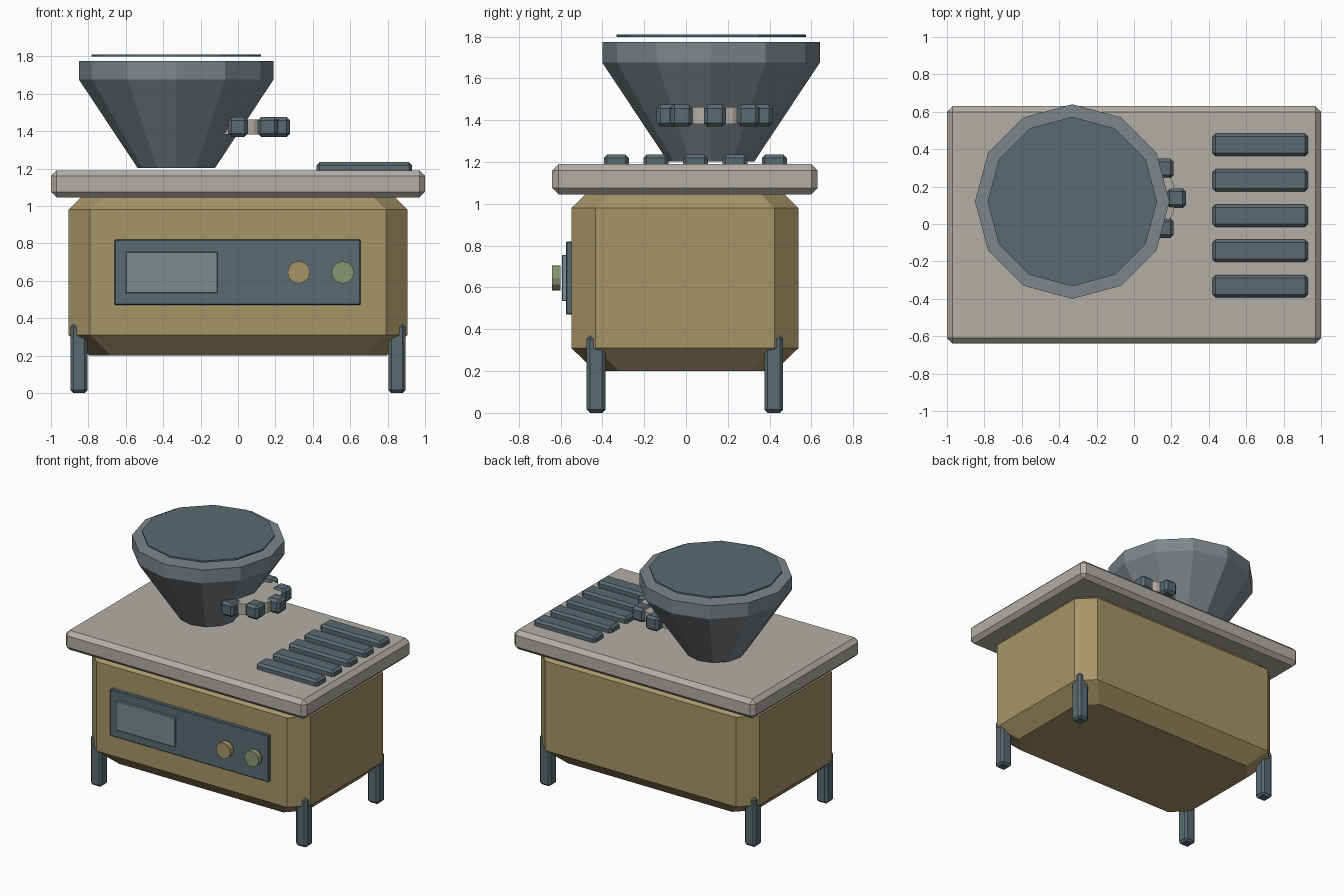
import bpy, bmesh
from math import radians, cos, sin, pi
from mathutils import Matrix

if "Cube" in bpy.data.objects:
    bpy.data.objects.remove(bpy.data.objects["Cube"])


def mat(name, rgb):
    m = bpy.data.materials.new(name)
    m.diffuse_color = (*rgb, 1)
    m.use_nodes = True
    m.node_tree.nodes["Principled BSDF"].inputs["Base Color"].default_value = m.diffuse_color
    return m


TAN = mat("tan_paint", (0.39, 0.30, 0.14))
STONE = mat("warm_grey", (0.45, 0.42, 0.38))
SLATE = mat("slate", (0.10, 0.147, 0.17))
STEEL = mat("steel", (0.21, 0.235, 0.255))
GLASS = mat("screen_glass", (0.20, 0.26, 0.27))
GREEN = mat("sage", (0.26, 0.30, 0.17))
CY = -0.005  # centre line of the cabinet in y


def finish(name, bm, material):
    bmesh.ops.recalc_face_normals(bm, faces=bm.faces)
    me = bpy.data.meshes.new(name)
    bm.to_mesh(me)
    bm.free()
    ob = bpy.data.objects.new(name, me)
    me.materials.append(material)
    bpy.context.collection.objects.link(ob)
    return ob


def box(name, lo, hi, material, bevel=0.0):
    bm = bmesh.new()
    bmesh.ops.create_cube(bm, size=1)
    for v in bm.verts:
        v.co = [(a + b) / 2 + c * (b - a) for a, b, c in zip(lo, hi, v.co)]
    if bevel:
        bmesh.ops.bevel(bm, geom=bm.edges[:], offset=bevel, segments=1,
                        affect='EDGES', profile=0.5)
    return finish(name, bm, material)


def cylinder(name, center, r, depth, material, sides=12, axis='Z'):
    bm = bmesh.new()
    rot = Matrix.Rotation(radians(90), 4, 'X') if axis == 'Y' else Matrix()
    bmesh.ops.create_cone(bm, cap_ends=True, segments=sides, radius1=r, radius2=r,
                          depth=depth, matrix=Matrix.Translation(center) @ rot)
    return finish(name, bm, material)


def loft(name, rings, material):
    """Skin equal-length rings of points and cap both ends."""
    bm = bmesh.new()
    loops = [[bm.verts.new(p) for p in ring] for ring in rings]
    n = len(loops[0])
    for a, b in zip(loops, loops[1:]):
        for i in range(n):
            j = (i + 1) % n
            bm.faces.new((a[i], a[j], b[j], b[i]))
    bm.faces.new(loops[0])
    bm.faces.new(loops[-1])
    return finish(name, bm, material)


def octagon(hx, hy, c, z):
    q = [(hx, -hy + c), (hx, hy - c), (hx - c, hy), (-hx + c, hy),
         (-hx, hy - c), (-hx, -hy + c), (-hx + c, -hy), (hx - c, -hy)]
    return [(x, y + CY, z) for x, y in q]


def ring(cx, cy, r, z, n=12):
    return [(cx + r * cos(2 * pi * i / n), cy + r * sin(2 * pi * i / n), z)
            for i in range(n)]


# Cabinet: chamfered corners, tapered at bottom and top
loft("cabinet", [octagon(0.795, 0.43, 0.115, 0.2), octagon(0.905, 0.543, 0.115, 0.31),
                 octagon(0.905, 0.543, 0.115, 0.98), octagon(0.795, 0.43, 0.115, 1.09)], TAN)

# Worktop
box("worktop", (-1, -0.635 + CY, 1.045), (1, 0.635 + CY, 1.19), STONE, 0.03)

# Legs at the four corners
for sx, side in ((-1, "left"), (1, "right")):
    for sy, end in ((-1, "front"), (1, "back")):
        x, y = sx * 0.85, sy * 0.425 + CY
        box(f"{end}_{side}_leg", (x - 0.046, y - 0.045, 0), (x + 0.046, y + 0.045, 0.37),
            SLATE, 0.016)

# Control panel, screen and knobs
box("control_panel", (-0.66, -0.575, 0.47), (0.655, -0.54, 0.82), SLATE, 0.005)
box("screen", (-0.6, -0.593, 0.535), (-0.11, -0.57, 0.755), GLASS, 0.003)
cylinder("left_knob", (0.325, -0.62, 0.645), 0.06, 0.04, TAN, axis='Y')
cylinder("right_knob", (0.56, -0.62, 0.645), 0.06, 0.04, GREEN, axis='Y')

# Vent slats on the worktop
for i in range(5):
    y = -0.333 + i * 0.189
    box(f"vent_slat_{i + 1}", (0.42, y - 0.06, 1.165), (0.93, y + 0.06, 1.235), SLATE, 0.016)

# Hopper and its lid
HX, HY = -0.33, 0.12
loft("hopper", [ring(HX, HY, r, z) for r, z in
                ((0.207, 1.203), (0.52, 1.675), (0.52, 1.775))], STEEL)
cylinder("hopper_lid", (HX, HY, 1.805), 0.453, 0.012, SLATE)

# Toothed wheel beside the hopper
WX, WY, WZ = 0.0, 0.138, 1.422
cylinder("wheel_disc", (WX, WY, WZ), 0.225, 0.08, STONE, 16)
for i in range(8):
    a = i * pi / 4
    x, y, h = WX + 0.225 * cos(a), WY + 0.225 * sin(a), 0.053
    box(f"wheel_tooth_{i + 1}", (x - h, y - h, WZ - h), (x + h, y + h, WZ + h), SLATE, 0.018)
